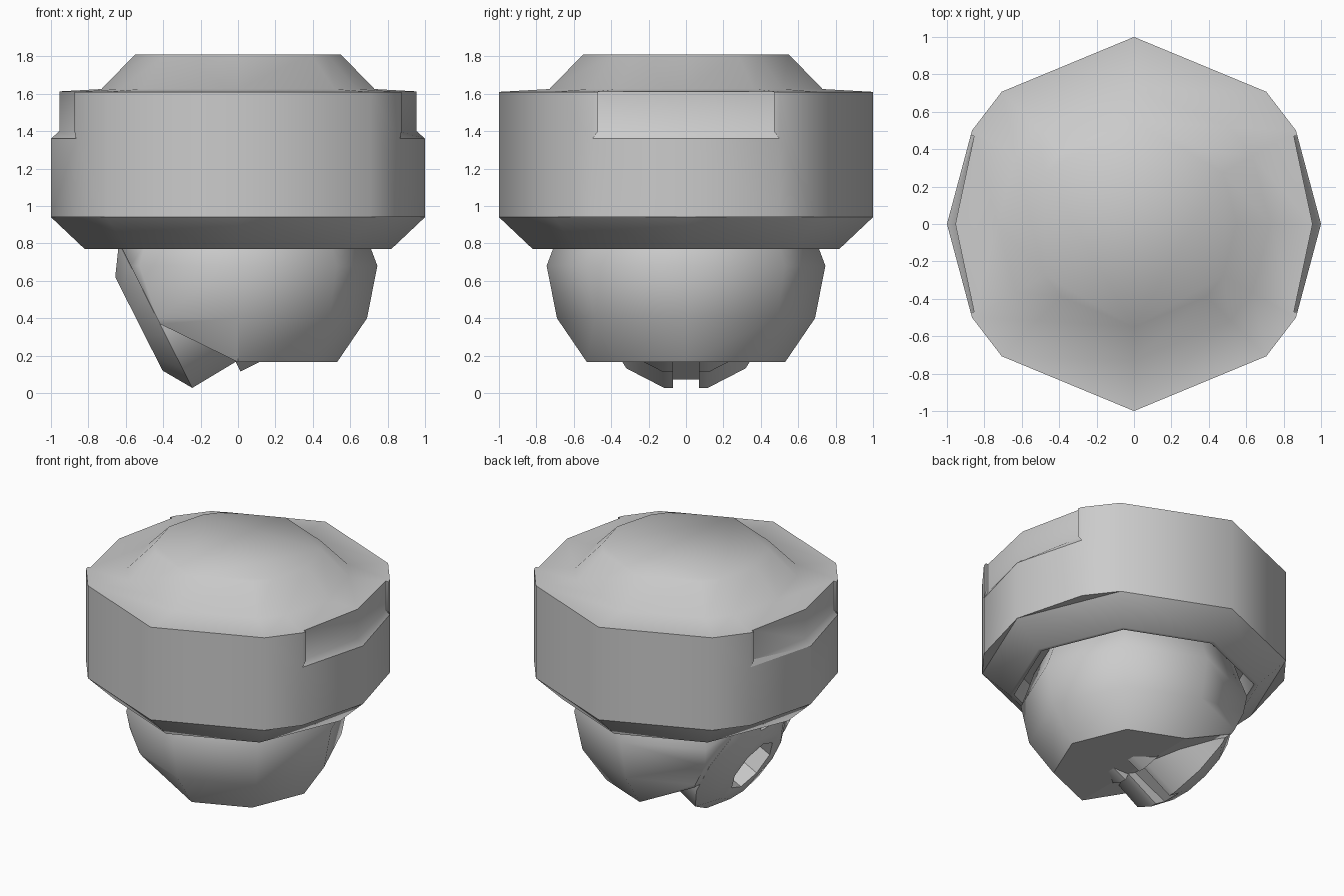
import bpy, bmesh
from math import radians, cos, sin
from mathutils import Vector, Matrix

if "Cube" in bpy.data.objects:
    bpy.data.objects.remove(bpy.data.objects["Cube"])

grey = bpy.data.materials.new("plain_grey")
grey.use_nodes = True
COLOUR = (0.6, 0.6, 0.6, 1)
grey.diffuse_color = COLOUR
grey.node_tree.nodes["Principled BSDF"].inputs["Base Color"].default_value = COLOUR

OCTAGON = range(0, 360, 45)
NOTCHED = (0, 30, 45, 90, 135, 150, 180, 210, 225, 270, 315, 330)


def loft(name, rings, matrix=None, cuts=()):
    """Skin equal rings of points, cap both ends, then slice by planes."""
    bm = bmesh.new()
    loops = [[bm.verts.new(p) for p in ring] for ring in rings]
    for a, b in zip(loops, loops[1:]):
        for i in range(len(a)):
            j = (i + 1) % len(a)
            bm.faces.new((a[i], a[j], b[j], b[i]))
    bm.faces.new(loops[0])
    bm.faces.new(loops[-1])
    for point, normal in cuts:
        res = bmesh.ops.bisect_plane(bm, geom=bm.verts[:] + bm.edges[:] + bm.faces[:],
                                     plane_co=point, plane_no=normal, clear_outer=True)
        edges = [e for e in res["geom_cut"] if isinstance(e, bmesh.types.BMEdge)]
        bmesh.ops.holes_fill(bm, edges=edges, sides=0)
    if matrix:
        bm.transform(matrix)
    bmesh.ops.recalc_face_normals(bm, faces=bm.faces[:])
    mesh = bpy.data.meshes.new(name)
    bm.to_mesh(mesh)
    bm.free()
    mesh.materials.append(grey)
    ob = bpy.data.objects.new(name, mesh)
    bpy.context.collection.objects.link(ob)
    return ob


def revolve(name, profile, angles=OCTAGON, **kw):
    """Rings of (radius, height) around z."""
    return loft(name, [[Vector((r * cos(radians(a)), r * sin(radians(a)), z)) for a in angles]
                       for r, z in profile], **kw)


def box(name, x, y, z, matrix):
    ring = [(x[0], y[0]), (x[1], y[0]), (x[1], y[1]), (x[0], y[1])]
    return loft(name, [[Vector((*p, h)) for p in ring] for h in z], matrix=matrix)


def carve(ob, cutters):
    for c in cutters:
        mod = ob.modifiers.new(c.name, "BOOLEAN")
        mod.operation, mod.solver, mod.object = "DIFFERENCE", "EXACT", c
        c.hide_render = True
        c.hide_set(True)


def smooth(ob, angle):
    bpy.ops.object.select_all(action="DESELECT")
    ob.select_set(True)
    bpy.context.view_layer.objects.active = ob
    # bake the cuts before smoothing
    for mod in list(ob.modifiers):
        bpy.ops.object.modifier_apply(modifier=mod.name)
    bpy.ops.object.shade_smooth_by_angle(angle=radians(angle))


# Ceiling housing with a shallow domed top
housing = revolve("mount_housing", [(1, 0.94), (1, 1.61), (0.73, 1.625), (0.55, 1.81)], NOTCHED)

# Shallow side recesses in the housing
def recess_ring(x, corner, half, z, side):
    pts = [(x, 0), (corner, half), (1.2, half), (1.2, -half), (corner, -half)]
    return [Vector((side * px, py, z)) for px, py in pts]

recesses = [loft("recess_cutter_" + label, [recess_ring(1.0, 0.866, 0.5, 1.36, s),
                                            recess_ring(0.955, 0.855, 0.47, 1.40, s),
                                            recess_ring(0.955, 0.855, 0.47, 1.70, s)])
            for label, s in (("left", 1), ("right", -1))]
carve(housing, recesses)

# Bevelled skirt below the housing, hollow around the ball
skirt = revolve("bevelled_skirt", [(1, 0.94), (0.82, 0.77), (0.79, 0.77), (0.76, 0.93)])

# Lens frame: local z runs from the lens face back into the ball
axis = Vector((0.89, 0, 0.45)).normalized()
down = Vector((0.45, 0, -0.89)).normalized()
side = axis.cross(down)
frame = Matrix.Translation((-0.53, 0, 0.37)) @ Matrix((down, side, axis)).transposed().to_4x4()

# Swivel ball, sliced flat behind the lens and below it
ball = revolve("swivel_ball", [(0.53, 0.165), (0.69, 0.40), (0.745, 0.68), (0.70, 0.80), (0.66, 0.92)],
               cuts=[(Vector((-0.44, 0, 0.415)), -axis),
                     (Vector((0, 0, 0.165)), Vector((-0.44, 0, -0.9)))])

# Lens barrel with a bevelled front and a wider rear collar
TWELVE = range(15, 375, 30)
barrel = revolve("lens_barrel", [(0.29, 0), (0.45, 0.1), (0.43, 0.37)], TWELVE, matrix=frame)
collar = revolve("rear_collar", [(0.49, 0.37), (0.49, 0.52)], TWELVE, matrix=frame)

# Lens bore and the slots above and below it
bore = revolve("bore_cutter", [(0.2, -0.1), (0.2, 0.25)], matrix=frame)
slots = [box("slot_cutter_bottom", (0.36, 0.6), (-0.07, 0.07), (-0.1, 0.6), frame),
         box("slot_cutter_top", (-0.6, -0.33), (-0.07, 0.07), (-0.1, 0.12), frame)]
carve(ball, [bore])
carve(barrel, [bore] + slots)
carve(collar, slots[:1])

for ob, angle in ((housing, 50), (skirt, 46), (ball, 50), (barrel, 35), (collar, 35)):
    smooth(ob, angle)
